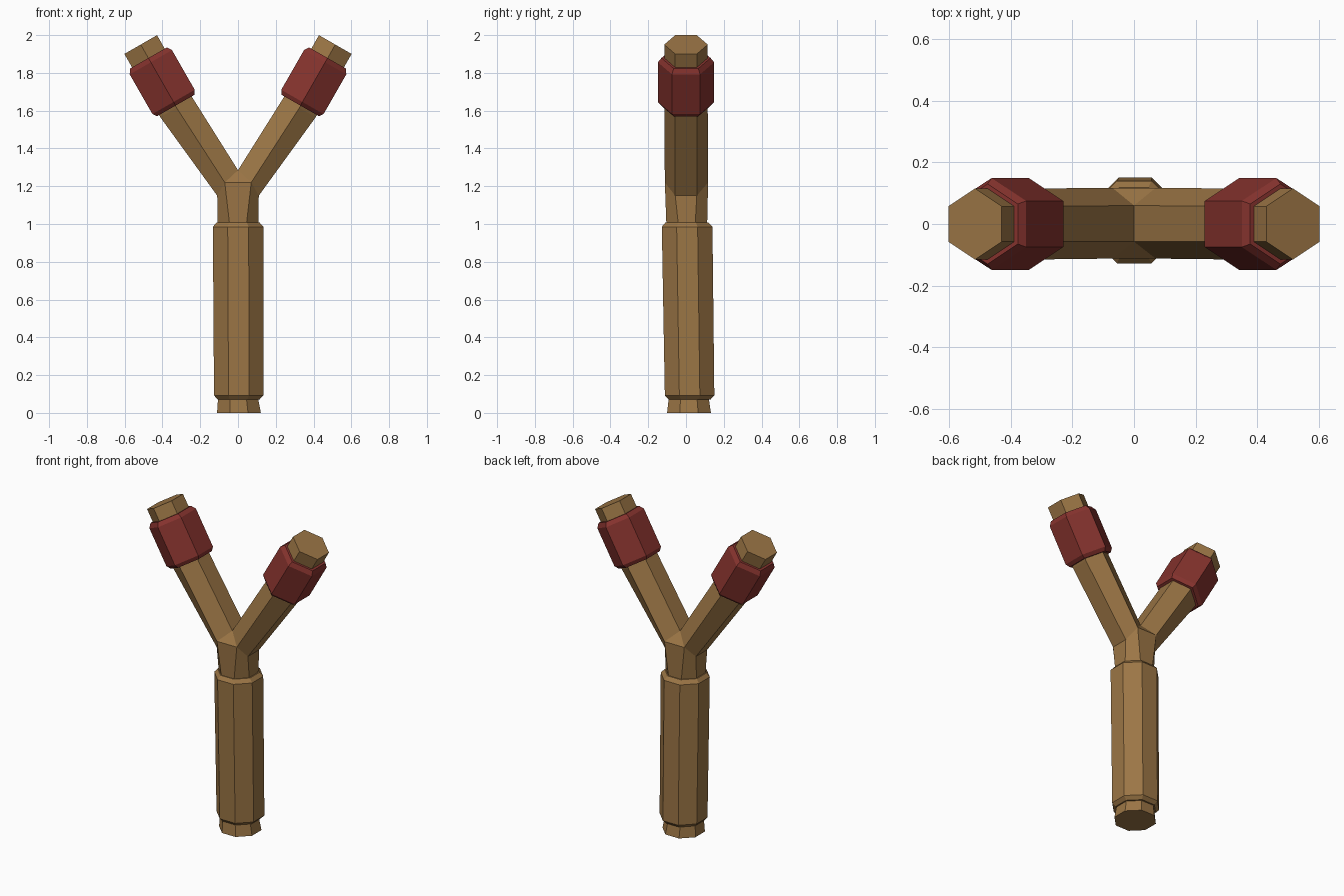
import bpy, bmesh, math
from mathutils import Vector

if "Cube" in bpy.data.objects:
    bpy.data.objects.remove(bpy.data.objects["Cube"])


def material(name, rgb):
    m = bpy.data.materials.new(name)
    m.diffuse_color = (*rgb, 1)
    m.use_nodes = True
    m.node_tree.nodes["Principled BSDF"].inputs["Base Color"].default_value = m.diffuse_color
    return m


WOOD = material("brown wood", (0.33, 0.18, 0.06))
RED = material("dark red wrap", (0.24, 0.033, 0.027))


def octagon(cx, cy, z, apothem):
    r = apothem / math.cos(math.pi / 8)
    return [Vector((cx + r * math.cos(a), cy + r * math.sin(a), z))
            for a in (math.radians(22.5 + 45 * k) for k in range(8))]


def hexagon(x, z, r, side):
    # ring square to the arm direction, with ridges towards front and back
    d = Vector((0.497, 0, 0.868)).normalized()
    ring = []
    for k in range(6):
        a = math.radians(30 + 60 * k)
        u = r * math.cos(a)
        ring.append(Vector((side * (x + u * d.z), r * math.sin(a), z - u * d.x)))
    return ring


def add(bm, ring):
    return [bm.verts.new(p) for p in ring]


def bridge(bm, a, b):
    n = len(a)
    for i in range(n):
        j = (i + 1) % n
        bm.faces.new((a[i], a[j], b[j], b[i]))


def loft(bm, rings, start=None, cap_start=True):
    prev = start or add(bm, rings.pop(0))
    if cap_start:
        bm.faces.new(prev)
    for ring in rings:
        cur = add(bm, ring)
        bridge(bm, prev, cur)
        prev = cur
    bm.faces.new(prev)


def finish(bm, name, mat):
    bmesh.ops.recalc_face_normals(bm, faces=bm.faces[:])
    me = bpy.data.meshes.new(name)
    bm.to_mesh(me)
    bm.free()
    me.materials.append(mat)
    bpy.context.collection.objects.link(bpy.data.objects.new(name, me))


# Forked frame: octagonal stem that splits into two hexagonal arms
bm = bmesh.new()
bottom = add(bm, octagon(0.005, 0.016, 0, 0.116))
bm.faces.new(bottom)
low = add(bm, octagon(-0.001, 0.014, 0.10, 0.103))
neck = add(bm, octagon(0, 0.004, 1.0, 0.108))
joint = add(bm, [Vector((sx * x, sy * y, z)) for sx, sy, x, y, z in (
    (1, 1, 0.11, 0.057, 1.15), (1, 1, 0.07, 0.117, 1.22),
    (-1, 1, 0.07, 0.117, 1.22), (-1, 1, 0.11, 0.057, 1.15),
    (-1, -1, 0.11, 0.057, 1.15), (-1, -1, 0.07, 0.112, 1.22),
    (1, -1, 0.07, 0.112, 1.22), (1, -1, 0.11, 0.057, 1.15))])
for a, b in ((bottom, low), (low, neck), (neck, joint)):
    bridge(bm, a, b)
cb, cf = add(bm, [Vector((0, 0.06, 1.285)), Vector((0, -0.057, 1.285))])
bm.faces.new((joint[1], joint[2], cb))
bm.faces.new((joint[5], joint[6], cf))
for side, (o1, r1, r2, o2) in ((1, (0, 1, 6, 7)), (-1, (3, 2, 5, 4))):
    base = [joint[o1], joint[r1], cb, cf, joint[r2], joint[o2]]
    loft(bm, [hexagon(0.325, 1.615, 0.115, side), hexagon(0.515, 1.95, 0.115, side)],
         base, cap_start=False)
finish(bm, "forked_frame", WOOD)

# Thicker handle grip with bevelled ends
bm = bmesh.new()
loft(bm, [octagon(0.003, 0.019, 0.072, 0.112), octagon(0.004, 0.019, 0.093, 0.131),
          octagon(0.001, 0.006, 0.985, 0.134), octagon(0, 0.005, 1.008, 0.114)])
finish(bm, "handle_grip", WOOD)

# Red wraps near the arm tips
for side, label in ((1, "right"), (-1, "left")):
    bm = bmesh.new()
    loft(bm, [hexagon(0.515 - 0.497 * s, 1.95 - 0.868 * s, r, side)
              for s, r in ((0.372, 0.132), (0.35, 0.149), (0.108, 0.149), (0.082, 0.130))])
    finish(bm, label + "_arm_wrap", RED)
